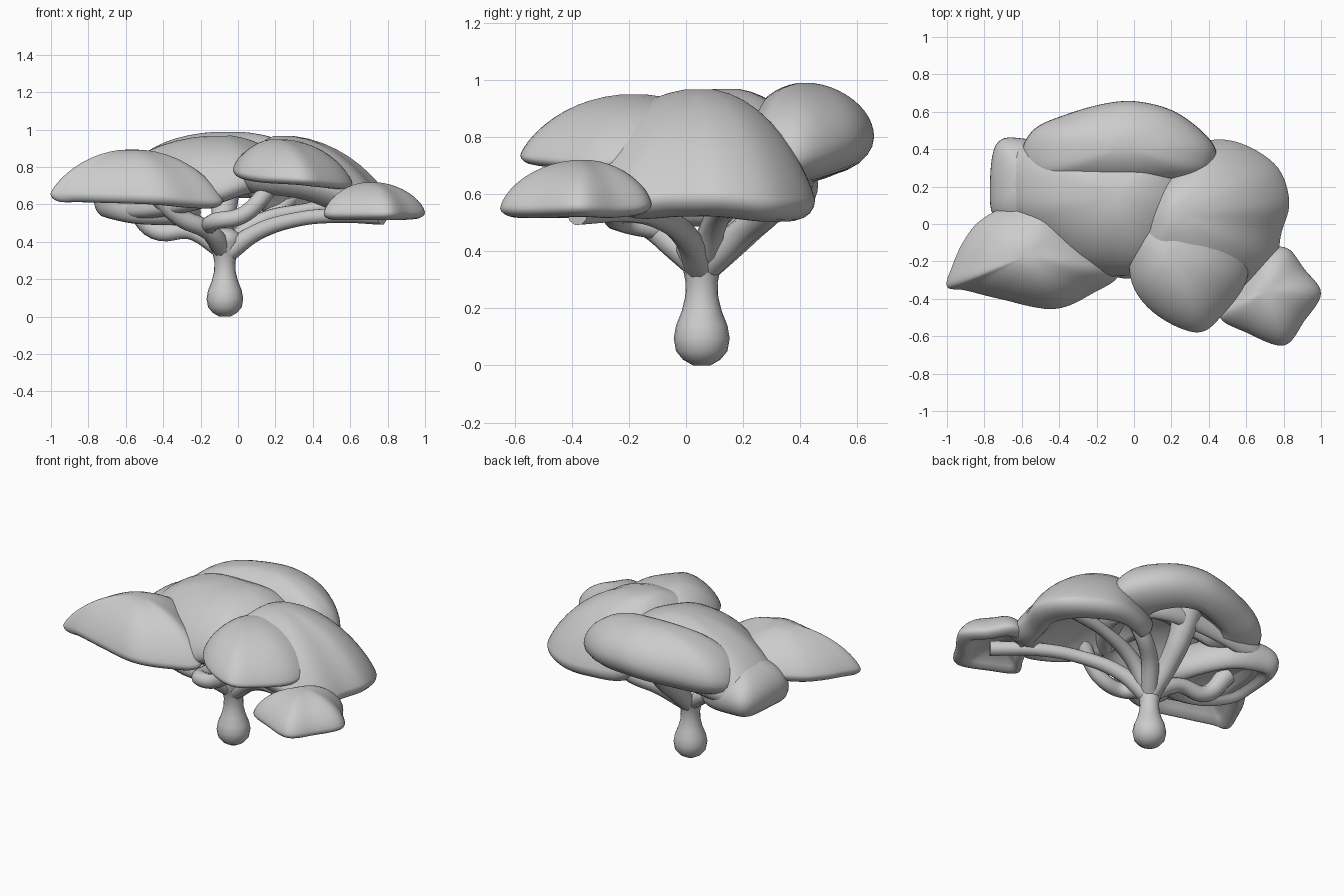
import bpy, bmesh, math
from mathutils import Vector

if "Cube" in bpy.data.objects:
    bpy.data.objects.remove(bpy.data.objects["Cube"])


def finish(bm, name):
    bmesh.ops.recalc_face_normals(bm, faces=bm.faces)
    me = bpy.data.meshes.new(name)
    bm.to_mesh(me)
    bm.free()
    for p in me.polygons:
        p.use_smooth = True
    ob = bpy.data.objects.new(name, me)
    bpy.context.collection.objects.link(ob)
    return ob


def bridge(bm, rings):
    for a, b in zip(rings, rings[1:]):
        n = len(a)
        for i in range(n):
            j = (i + 1) % n
            bm.faces.new((a[i], a[j], b[j], b[i]))


def closed_spline(pts, steps=6):
    pts = [Vector(p) for p in pts]
    n, out = len(pts), []
    for i in range(n):
        a, b, c, d = (pts[(i + k) % n] for k in (-1, 0, 1, 2))
        for s in range(steps):
            t = s / steps
            out.append(0.5 * (2 * b + (c - a) * t + (2 * a - 5 * b + 4 * c - d) * t * t
                              + (3 * b - a - 3 * c + d) * t ** 3))
    return out


def canopy(name, rim, peak, q=0.75, lip=0.05, hollow=0.6, roll=0.16):
    """Dome over a rim outline, rolled under at the lip and hollow below."""
    rim, peak = closed_spline(rim), Vector(peak)
    mean = sum(k.z for k in rim) / len(rim)
    bm = bmesh.new()

    def ring(r, h, drop):
        vs = []
        for p in rim:
            v = peak.lerp(p, r)
            base = p.z * r + mean * (1 - r)
            v.z = base + (peak.z - base) * h - drop
            vs.append(bm.verts.new(v))
        return vs

    rings = []
    for k in range(1, 13):
        th = k / 12 * math.pi / 2
        rings.append(ring(math.sin(th), max(math.cos(th), 0) ** (2 * q), 0))
    for k in range(1, 6):
        a = k / 5 * math.pi / 2
        rings.append(ring(1 - roll * (1 - math.cos(a)), 0, lip * math.sin(a)))
    inner = 1 - roll
    for f in (0.88, 0.7, 0.5, 0.3, 0.1):
        rings.append(ring(inner * f, hollow * (1 - f * f), 0.9 * lip))
    bridge(bm, rings)
    bm.faces.new(rings[0])
    bm.faces.new(rings[-1])
    return finish(bm, name)


def branch(name, pts):
    """Tapered smooth tube; each point is x, y, z, radius."""
    cu = bpy.data.curves.new(name, 'CURVE')
    cu.dimensions = '3D'
    cu.bevel_depth = 1
    cu.bevel_resolution = 3
    cu.resolution_u = 6
    cu.use_fill_caps = True
    sp = cu.splines.new('BEZIER')
    sp.bezier_points.add(len(pts) - 1)
    for bp, (x, y, z, r) in zip(sp.bezier_points, pts):
        bp.co = (x, y, z)
        bp.radius = r
        bp.handle_left_type = bp.handle_right_type = 'AUTO'
    bpy.context.collection.objects.link(bpy.data.objects.new(name, cu))


# trunk with bulbous foot
bm = bmesh.new()
rings = []
for r, z in ((.03, 0), (.065, .02), (.09, .05), (.098, .095), (.09, .14), (.07, .19),
             (.058, .24), (.056, .29), (.068, .35), (.09, .4), (.085, .44), (.04, .47)):
    rings.append([bm.verts.new((-.07 + r * math.cos(a), .055 + r * math.sin(a), z))
                  for a in (i * math.tau / 20 for i in range(20))])
bridge(bm, rings)
bm.faces.new(rings[0])
bm.faces.new(rings[-1])
finish(bm, "trunk")

# branches
branch("right_branch", [(-.06, .05, .34, .055), (.1, 0, .45, .045), (.32, -.1, .52, .04),
                        (.55, -.22, .54, .04), (.77, -.38, .535, .045)])
branch("upper_right_branch", [(-.06, .06, .36, .055), (.1, .1, .5, .045), (.35, .15, .57, .035),
                              (.6, .17, .6, .04)])
branch("back_right_branch", [(-.05, .08, .36, .055), (.05, .2, .47, .05), (.2, .3, .56, .05),
                             (.3, .32, .66, .05)])
branch("back_branch", [(-.07, .07, .34, .05), (-.08, .2, .47, .06), (-.07, .34, .62, .07),
                       (-.06, .42, .8, .1)])
branch("left_branch", [(-.08, .06, .36, .055), (-.25, .1, .455, .045), (-.44, .12, .46, .05),
                       (-.55, .18, .6, .06)])
branch("front_left_branch", [(-.08, .04, .36, .055), (-.16, -.08, .46, .05),
                             (-.32, -.16, .54, .05), (-.5, -.2, .74, .06)])
branch("front_branch", [(-.16, -.08, .48, .045), (-.12, -.22, .51, .045), (.02, -.25, .54, .045),
                        (.13, -.25, .64, .045), (.22, -.22, .78, .055)])

# canopy lobes
canopy("back_canopy", [(-.6, .38, .71), (-.53, .51, .74), (-.35, .59, .77), (-.15, .645, .79),
                       (.02, .655, .8), (.22, .6, .78), (.39, .47, .74), (.44, .36, .72),
                       (.36, .25, .75), (.05, .22, .81), (-.3, .21, .78), (-.55, .24, .73)],
       (-.05, .415, .99), .52, .1, .3, .5)
canopy("centre_canopy", [(-.66, .42, .64), (-.2, .45, .7), (.2, .4, .7), (.3, .1, .74),
                         (.1, -.22, .73), (-.12, -.28, .66), (-.35, -.24, .6),
                         (-.6, -.08, .57), (-.73, .12, .62)],
       (-.08, .15, .97), .62, .06, .62)
canopy("left_canopy", [(-.62, .46, .63), (-.74, .42, .63), (-.77, .2, .63), (-.74, .02, .61),
                       (-.55, -.1, .57), (-.3, -.12, .56), (-.2, .1, .56), (-.38, .38, .6)],
       (-.56, .2, .8), .5, .08, .4, .22)
canopy("right_canopy", [(.2, .38, .58), (.42, .45, .58), (.6, .42, .57), (.77, .3, .57),
                        (.83, .12, .59), (.79, -.04, .59), (.72, -.25, .59), (.4, -.38, .72),
                        (.05, -.3, .77), (0, 0, .78), (.08, .25, .68)],
       (.22, .05, .97), .82, .08, .62, .22)
canopy("front_canopy", [(.02, 0, .82), (-.02, -.28, .78), (.1, -.47, .75), (.33, -.58, .735),
                        (.47, -.49, .72), (.61, -.27, .71), (.54, 0, .76), (.3, .16, .85)],
       (.2, -.18, .95), .75, .035, .6)
canopy("front_right_canopy", [(.8, -.65, .55), (.6, -.58, .55), (.46, -.5, .55), (.52, -.38, .55),
                              (.6, -.25, .56), (.7, -.14, .57), (.82, -.13, .56),
                              (.91, -.24, .55), (1, -.37, .555), (.91, -.52, .55)],
       (.71, -.36, .72), .65, .035, .4, .25)
canopy("front_left_canopy", [(-1, -.335, .655), (-.97, -.22, .67), (-.91, -.09, .68),
                             (-.82, .02, .69), (-.66, .1, .7), (-.42, .12, .72),
                             (-.22, -.08, .68), (-.08, -.26, .62), (-.22, -.37, .62),
                             (-.43, -.455, .64), (-.72, -.4, .65), (-.9, -.355, .655)],
       (-.57, -.17, .895), .78, .045, .6)
